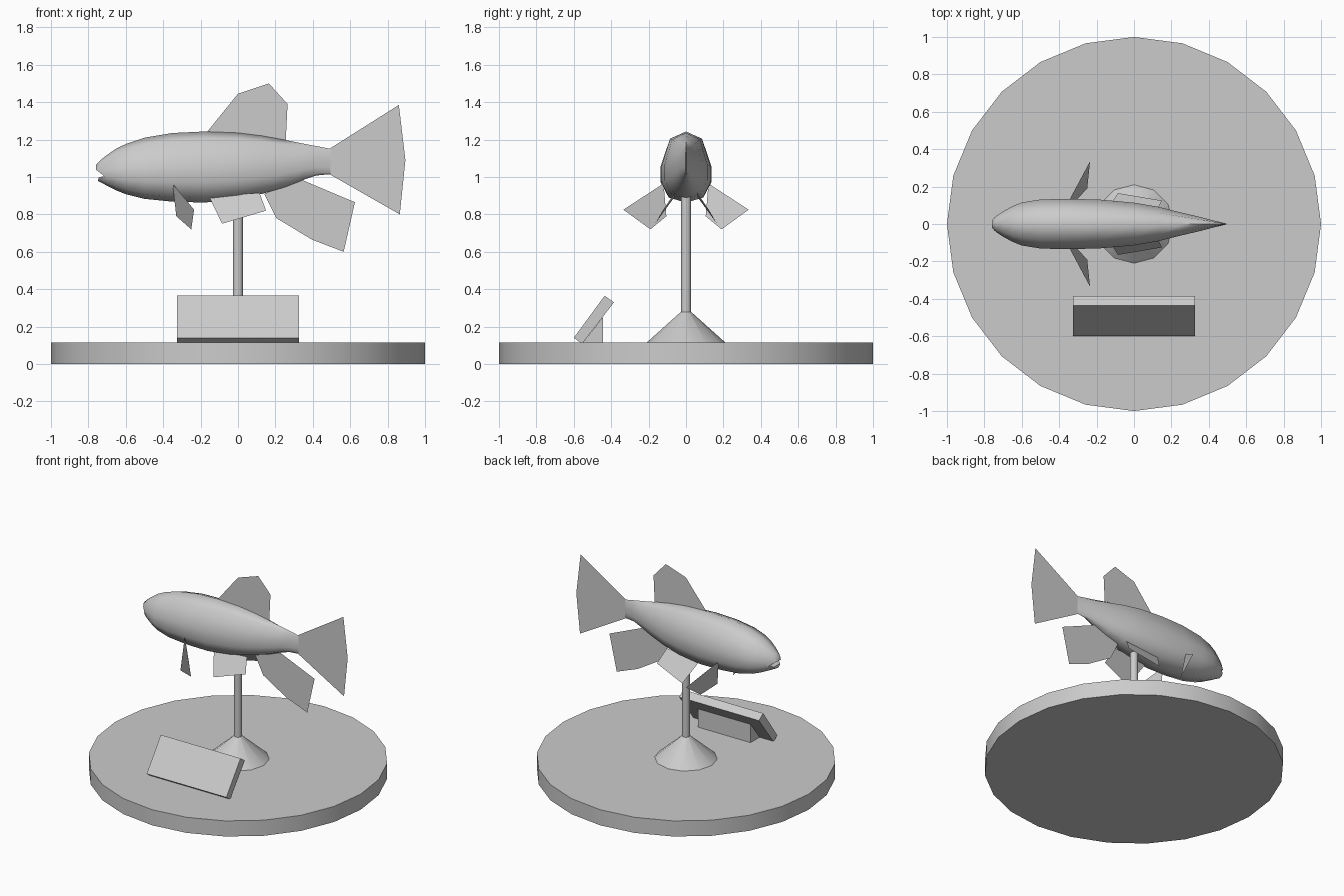
import bpy, bmesh, math
from mathutils import Vector

cube = bpy.data.objects.get("Cube")
if cube:
    bpy.data.objects.remove(cube, do_unlink=True)

GREY = (0.6, 0.6, 0.6, 1)
mat = bpy.data.materials.new("plain grey")
mat.use_nodes = True
mat.diffuse_color = GREY
mat.node_tree.nodes["Principled BSDF"].inputs["Base Color"].default_value = GREY


def add(name, verts, faces, closed=True):
    me = bpy.data.meshes.new(name)
    me.from_pydata([tuple(v) for v in verts], [], faces)
    if closed:
        bm = bmesh.new()
        bm.from_mesh(me)
        bmesh.ops.recalc_face_normals(bm, faces=bm.faces)
        bm.to_mesh(me)
        bm.free()
    me.materials.append(mat)
    ob = bpy.data.objects.new(name, me)
    bpy.context.collection.objects.link(ob)
    return ob


def smooth(ob, degrees):
    bpy.ops.object.select_all(action='DESELECT')
    ob.select_set(True)
    bpy.context.view_layer.objects.active = ob
    bpy.ops.object.shade_smooth_by_angle(angle=math.radians(degrees))


def loft(name, rings):
    n = len(rings[0])
    faces = [(k * n + i, k * n + (i + 1) % n, (k + 1) * n + (i + 1) % n, (k + 1) * n + i)
             for k in range(len(rings) - 1) for i in range(n)]
    faces += [tuple(range(n)), tuple(range((len(rings) - 1) * n, len(rings) * n))]
    return add(name, [v for r in rings for v in r], faces)


def turned(name, sides, z0, r0, z1, r1):
    ring = lambda r, z: [(r * math.cos(2 * math.pi * i / sides),
                          r * math.sin(2 * math.pi * i / sides), z) for i in range(sides)]
    ob = loft(name, [ring(r0, z0), ring(r1, z1)])
    smooth(ob, 40)
    return ob


def prism_x(name, profile, half):
    return loft(name, [[(s * half, y, z) for y, z in profile] for s in (-1, 1)])


# Stand
turned("base_disc", 24, 0, 1, 0.115, 1)
turned("stand_cone", 12, 0.115, 0.21, 0.28, 0.026)
turned("stand_pole", 12, 0.27, 0.027, 0.95, 0.027)

# Tilted plaque and its prop
prism_x("plaque", [(-0.60, 0.14), (-0.435, 0.365), (-0.385, 0.33), (-0.55, 0.115), (-0.565, 0.115)], 0.325)
prism_x("plaque_prop", [(-0.55, 0.115), (-0.445, 0.25), (-0.445, 0.115)], 0.215)

# Fish body: x, bottom, top, half width
stations = [
    (-0.76, 0.985, 1.065, 0.022), (-0.735, 0.972, 1.09, 0.045), (-0.70, 0.953, 1.118, 0.068),
    (-0.65, 0.928, 1.152, 0.095), (-0.60, 0.908, 1.176, 0.115), (-0.50, 0.883, 1.21, 0.131),
    (-0.35, 0.868, 1.235, 0.135), (-0.18, 0.863, 1.243, 0.13), (0.0, 0.883, 1.236, 0.114),
    (0.13, 0.91, 1.22, 0.092), (0.25, 0.945, 1.198, 0.062), (0.36, 0.988, 1.176, 0.036),
    (0.42, 1.008, 1.165, 0.02), (0.495, 1.015, 1.15, 0.002)]
half = [(0, 1), (0.65, 0.9), (1, 0.52), (1, 0.28), (0.7, 0.07), (0, 0)]
section = half + [(-y, t) for y, t in half[-2:0:-1]]
body = loft("fish_body", [[(x, w * y, lo + (hi - lo) * t) for y, t in section]
                          for x, lo, hi, w in stations])

# Mouth notch
notch = [(-0.715, 1.004), (-0.754, 1.035), (-0.80, 1.05), (-0.80, 0.96), (-0.75, 0.974), (-0.744, 0.998)]
cutter = loft("mouth_cutter", [[(x, s * 0.2, z) for x, z in notch] for s in (-1, 1)])
mod = body.modifiers.new("mouth", 'BOOLEAN')
mod.object = cutter
mod.operation = 'DIFFERENCE'
mod.solver = 'EXACT'
bpy.ops.object.select_all(action='DESELECT')
body.select_set(True)
bpy.context.view_layer.objects.active = body
bpy.ops.object.modifier_apply(modifier=mod.name)
bpy.data.objects.remove(cutter, do_unlink=True)
smooth(body, 60)


# Flat fins
def fin(name, pts):
    return add(name, pts, [tuple(range(len(pts)))], closed=False)


def centre_fin(name, pts):
    return fin(name, [(x, 0, z) for x, z in pts])


centre_fin("tail_fin", [(0.48, 1.02), (0.865, 0.8), (0.895, 1.09), (0.86, 1.385), (0.48, 1.145)])
centre_fin("dorsal_fin", [(-0.17, 1.235), (0.0, 1.445), (0.165, 1.5), (0.265, 1.39), (0.255, 1.19)])
centre_fin("anal_fin", [(0.14, 0.91), (0.205, 0.78), (0.395, 0.665), (0.565, 0.6),
                        (0.625, 0.865), (0.34, 0.985)])
for side, s in (("left", 1), ("right", -1)):
    fin(side + "_pectoral_fin", [(-0.35, s * 0.12, 0.965), (-0.33, s * 0.105, 0.79),
                                 (-0.25, s * 0.19, 0.72), (-0.235, s * 0.335, 0.825)])
    fin(side + "_pelvic_fin", [(-0.155, s * 0.06, 0.895), (-0.085, s * 0.165, 0.75),
                               (0.15, s * 0.125, 0.82), (0.115, s * 0.06, 0.915)])
